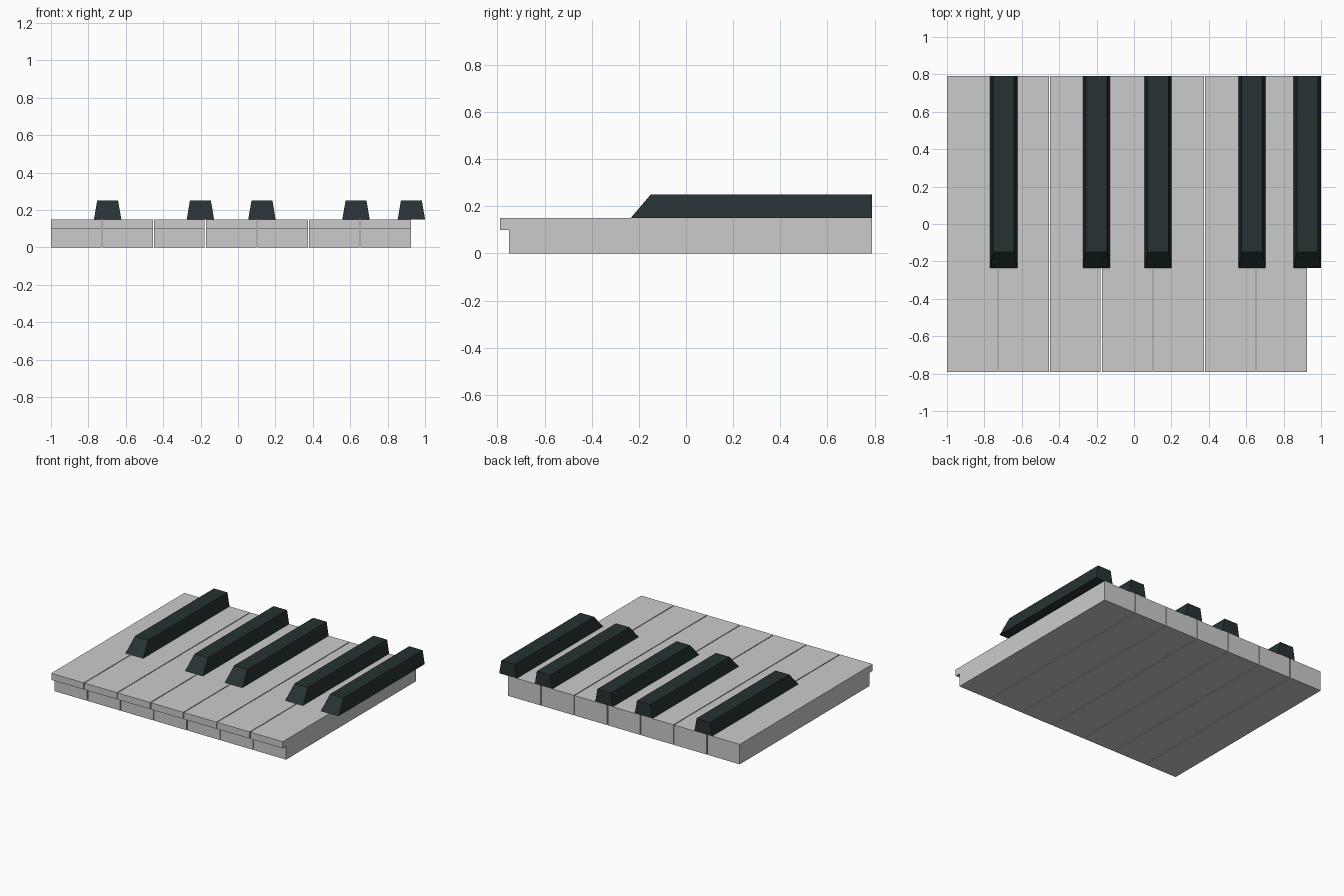
import bpy, bmesh

if "Cube" in bpy.data.objects:
    bpy.data.objects.remove(bpy.data.objects["Cube"])


def material(name, rgb):
    m = bpy.data.materials.new(name)
    m.diffuse_color = (*rgb, 1.0)
    m.use_nodes = True
    m.node_tree.nodes["Principled BSDF"].inputs["Base Color"].default_value = m.diffuse_color
    return m


def make_key(name, profile, x, half_width, mat):
    """Extrude a (y, z) side profile across x; half_width(z) gives the taper."""
    bm = bmesh.new()
    left, right = [[bm.verts.new((x + s * half_width(z), y, z)) for y, z in profile]
                   for s in (-1, 1)]
    bm.faces.new(left)
    bm.faces.new(right)
    for i in range(len(profile)):
        j = (i + 1) % len(profile)
        bm.faces.new((left[i], left[j], right[j], right[i]))
    bmesh.ops.recalc_face_normals(bm, faces=bm.faces)
    mesh = bpy.data.meshes.new(name)
    bm.to_mesh(mesh)
    bm.free()
    mesh.materials.append(mat)
    obj = bpy.data.objects.new(name, mesh)
    bpy.context.collection.objects.link(obj)
    return obj


ivory = material("ivory_grey", (0.6, 0.6, 0.6))
ebony = material("ebony", (0.02, 0.032, 0.033))

# Seven white keys with an overhanging front lip
PITCH, GAP = 0.2759, 0.006
KEY_W = PITCH - GAP
white_profile = [(-0.75, 0), (0.79, 0), (0.79, 0.15), (-0.79, 0.15), (-0.79, 0.10), (-0.75, 0.10)]
for i in range(7):
    make_key(f"white_key_{i + 1}", white_profile, -1 + KEY_W / 2 + i * PITCH,
             lambda z: KEY_W / 2, ivory)

# Five black keys, narrower at the top, with a sloped front
black_profile = [(-0.235, 0.15), (0.79, 0.15), (0.79, 0.25), (-0.15, 0.25)]
for i, x in enumerate((-0.697, -0.201, 0.128, 0.631, 0.927)):
    make_key(f"black_key_{i + 1}", black_profile, x,
             lambda z: 0.073 if z < 0.2 else 0.056, ebony)
